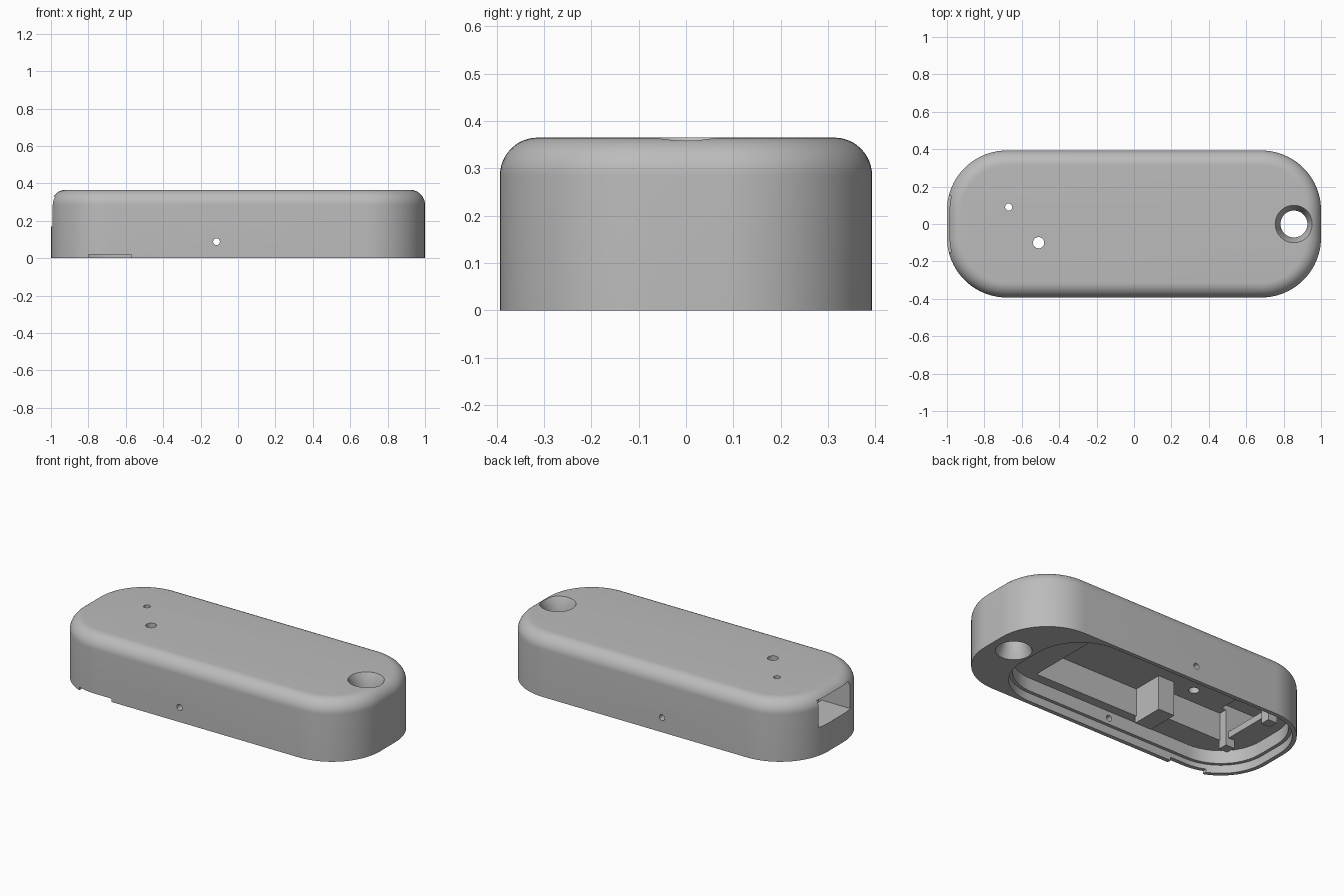
import bpy
import bmesh
import math

default = bpy.data.objects.get("Cube")
if default:
    bpy.data.objects.remove(default, do_unlink=True)

grey = bpy.data.materials.new("mid grey plastic")
grey.use_nodes = True
colour = (0.5, 0.5, 0.5, 1)
grey.diffuse_color = colour
grey.node_tree.nodes["Principled BSDF"].inputs["Base Color"].default_value = colour

HEIGHT = 0.365
HALF_WIDTH = 0.393


def outline(x0, x1, half_y, radius, steps=20):
    """Rounded rectangle, counter-clockwise."""
    corners = [(x1, half_y, 0), (x0, half_y, 1), (x0, -half_y, 2), (x1, -half_y, 3)]
    points = []
    for x, y, quarter in corners:
        cx = x - math.copysign(radius, x - (x0 + x1) / 2)
        cy = y - math.copysign(radius, y)
        for i in range(steps + 1):
            a = (quarter + i / steps) * math.pi / 2
            points.append((cx + radius * math.cos(a), cy + radius * math.sin(a)))
    return points


def circle(cx, cy, radius, steps=48):
    return [(cx + radius * math.cos(i * math.tau / steps),
             cy + radius * math.sin(i * math.tau / steps)) for i in range(steps)]


def loft(name, layers):
    """Closed solid through stacked (outline, height) layers."""
    bm = bmesh.new()
    rings = [[bm.verts.new((x, y, z)) for x, y in pts] for pts, z in layers]
    for low, high in zip(rings, rings[1:]):
        for i in range(len(low)):
            j = (i + 1) % len(low)
            bm.faces.new((low[i], low[j], high[j], high[i]))
    bm.faces.new(rings[0][::-1])
    bm.faces.new(rings[-1])
    mesh = bpy.data.meshes.new(name)
    bm.to_mesh(mesh)
    bm.free()
    mesh.materials.append(grey)
    obj = bpy.data.objects.new(name, mesh)
    bpy.context.collection.objects.link(obj)
    return obj


def box(name, x, y, z):
    pts = [(x[0], y[0]), (x[1], y[0]), (x[1], y[1]), (x[0], y[1])]
    return loft(name, [(pts, z[0]), (pts, z[1])])


def prism(name, pts, z0, z1):
    return loft(name, [(pts, z0), (pts, z1)])


# Outer shell with a rounded top edge
fillet = 0.08
layers = [(outline(-1, 1, HALF_WIDTH, 0.32), 0)]
for i in range(13):
    a = i / 12 * math.pi / 2
    d = fillet * (1 - math.cos(a))
    layers.append((outline(-1 + d, 1 - d, HALF_WIDTH - d, 0.32 - d),
                   HEIGHT - fillet + fillet * math.sin(a)))
case = loft("case", layers)

# Stepped recess for the lid, then the inner pockets
ceiling = 0.3
cutters = [
    prism("lid_recess", outline(-0.975, 0.74, 0.368, 0.295), -0.05, 0.05),
    prism("inner_recess", outline(-0.955, 0.72, 0.348, 0.275), -0.05, 0.13),
    box("battery_pocket", (-0.26, 0.45), (-0.29, 0.29), (0.1, ceiling)),
    box("pocket_link", (-0.4, -0.2), (-0.1, 0.2), (0.1, ceiling)),
    box("board_pocket", (-0.8, -0.37), (-0.2, 0.2), (0.1, ceiling)),
    box("connector_slot", (-1.1, -0.75), (-0.15, 0.15), (0.17, 0.33)),
    box("pry_notch", (-0.8, -0.57), (-0.5, -0.34), (-0.05, 0.02)),
    prism("indicator_hole", circle(-0.67, 0.09, 0.019), 0.2, 0.5),
    prism("button_hole", circle(-0.51, -0.1, 0.03), 0.2, 0.5),
]

# Key ring hole, countersunk at both ends
wide, narrow, sink = circle(0.855, 0, 0.1), circle(0.855, 0, 0.072), 0.06
cutters.append(loft("ring_hole", [
    (wide, -0.05), (wide, 0), (narrow, sink),
    (narrow, HEIGHT - sink), (wide, HEIGHT), (wide, 0.5)]))

# Pin hole through both long walls
pin = prism("pin_hole", circle(0, 0, 0.018, 24), -0.6, 0.6)
pin.location = (-0.115, 0, 0.088)
pin.rotation_euler.x = math.pi / 2
cutters.append(pin)

for cutter in cutters:
    cutter.hide_render = True
    mod = case.modifiers.new(cutter.name, "BOOLEAN")
    mod.operation = "DIFFERENCE"
    mod.solver = "EXACT"
    mod.object = cutter

# Bake the cuts and drop the cutters
bpy.context.view_layer.update()
graph = bpy.context.evaluated_depsgraph_get()
baked = bpy.data.meshes.new_from_object(case.evaluated_get(graph))
case.modifiers.clear()
case.data = baked
for cutter in cutters:
    bpy.data.objects.remove(cutter, do_unlink=True)

# Stops inside that hold the board
box("board_stop", (-0.37, -0.26), (-0.3, -0.1), (0.09, 0.31))
for side, label in ((-1, "right"), (1, "left")):
    ys = sorted((side * 0.15, side * 0.21))
    box("end_stop_" + label, (-0.84, -0.78), ys, (0.08, 0.31))

# Smooth curves, sharp edges
bpy.ops.object.select_all(action="DESELECT")
case.select_set(True)
bpy.context.view_layer.objects.active = case
bpy.ops.object.shade_smooth_by_angle(angle=math.radians(30))
